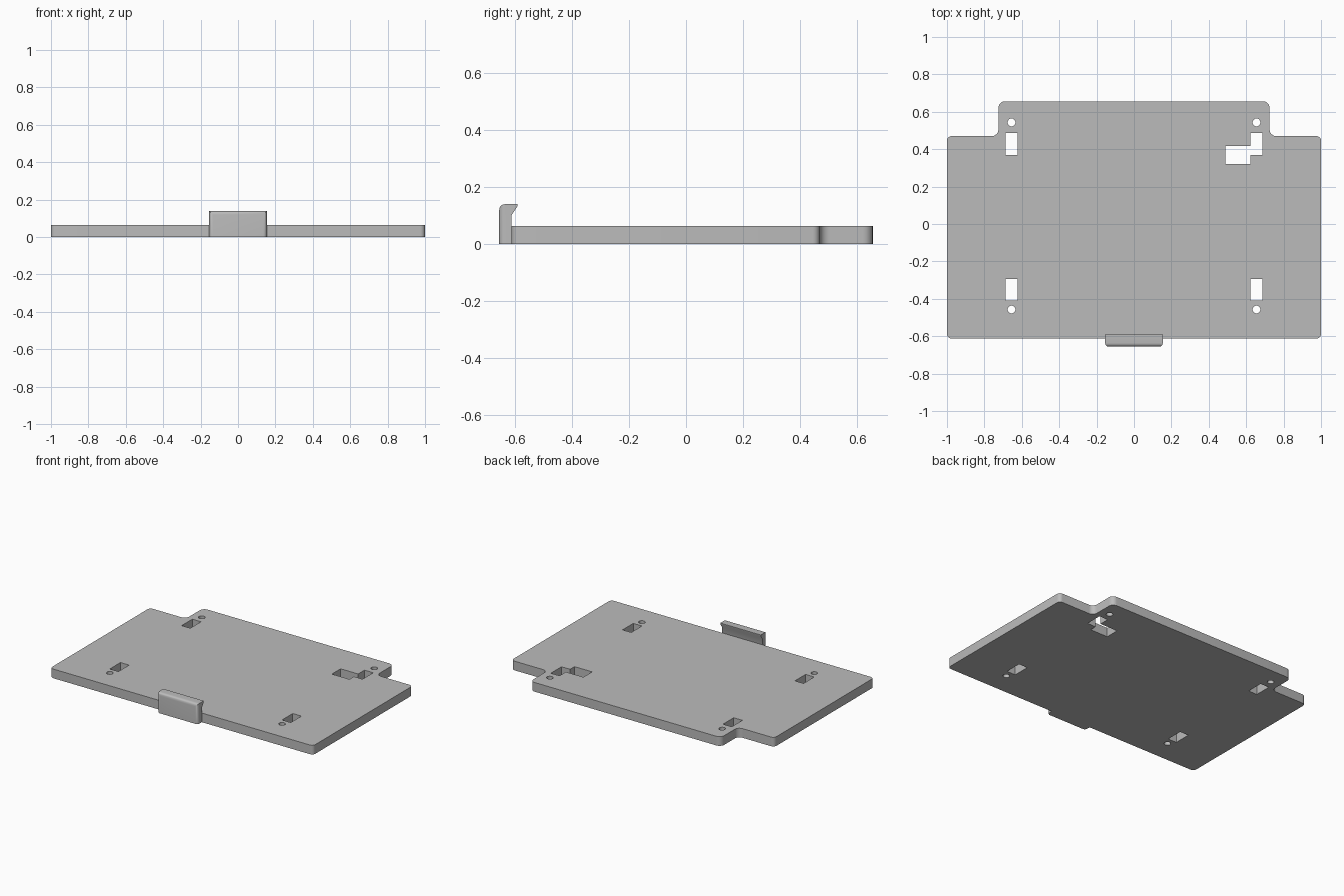
import bpy, bmesh, math
from mathutils import Vector

if "Cube" in bpy.data.objects:
    bpy.data.objects.remove(bpy.data.objects["Cube"], do_unlink=True)

THICK = 0.063
FRONT = -0.613

grey = bpy.data.materials.new("plain_grey")
grey.use_nodes = True
colour = (0.5, 0.5, 0.5, 1)
grey.diffuse_color = colour
grey.node_tree.nodes["Principled BSDF"].inputs["Base Color"].default_value = colour


def rounded(corners, steps=6):
    """Outline with every (x, y, radius) right-angled corner rounded."""
    pts = []
    for i, (x, y, r) in enumerate(corners):
        p = Vector((x, y))
        a = (Vector(corners[i - 1][:2]) - p).normalized() * r
        b = (Vector(corners[(i + 1) % len(corners)][:2]) - p).normalized() * r
        for k in range(steps + 1):
            t = math.pi / 2 * k / steps
            pts.append(p + a * (1 - math.sin(t)) + b * (1 - math.cos(t)))
    return pts


def prism(bm, points, direction):
    """Close a ring of 3D points and extrude it."""
    face = bm.faces.new([bm.verts.new(p) for p in points])
    ext = bmesh.ops.extrude_face_region(bm, geom=[face])
    moved = [v for v in ext["geom"] if isinstance(v, bmesh.types.BMVert)]
    bmesh.ops.translate(bm, verts=moved, vec=direction)
    bmesh.ops.recalc_face_normals(bm, faces=bm.faces)


def finish(bm, name):
    mesh = bpy.data.meshes.new(name)
    bm.to_mesh(mesh)
    bm.free()
    mesh.materials.append(grey)
    obj = bpy.data.objects.new(name, mesh)
    bpy.context.collection.objects.link(obj)
    return obj


def smooth(obj):
    bpy.ops.object.select_all(action="DESELECT")
    obj.select_set(True)
    bpy.context.view_layer.objects.active = obj
    bpy.ops.object.shade_smooth_by_angle(angle=math.radians(35))


# Base plate with a narrower tab at the back
half = [(1, FRONT, 0.025), (1, 0.47, 0.025), (0.725, 0.47, 0.035), (0.725, 0.656, 0.035)]
outline = half + [(-x, y, r) for x, y, r in reversed(half)]
bm = bmesh.new()
prism(bm, [(p.x, p.y, 0) for p in rounded(outline)], (0, 0, THICK))
plate = finish(bm, "base_plate")

# Slots and screw holes, joined in one cutter
bm = bmesh.new()


def cut(points):
    prism(bm, [(x, y, -0.1) for x, y in points], (0, 0, 0.3))


IN, OUT = 0.622, 0.688
for side in (-1, 1):
    for slot_low, hole_y in ((-0.41, -0.457), (0.37, 0.543)):
        cut([(side * 0.655 + 0.021 * math.cos(math.tau * k / 24),
              hole_y + 0.021 * math.sin(math.tau * k / 24)) for k in range(24)])
        top = slot_low + 0.116
        ring = [(side * OUT, slot_low), (side * OUT, top), (side * IN, top)]
        if side > 0 and slot_low > 0:  # slot with a side pocket
            ring += [(IN, 0.417), (0.488, 0.417), (0.488, 0.322), (IN, 0.322)]
        cut(ring + [(side * IN, slot_low)])
cutter = finish(bm, "hole_cutter")
cutter.hide_render = True
mod = plate.modifiers.new("holes", "BOOLEAN")
mod.operation = "DIFFERENCE"
mod.solver = "EXACT"
mod.object = cutter
bpy.context.view_layer.objects.active = plate
bpy.ops.object.modifier_apply(modifier=mod.name)
bpy.data.objects.remove(cutter, do_unlink=True)
smooth(plate)

# Hooked clip on the front edge
WIDTH, BACK, TOP = 0.154, -0.656, 0.139
profile = [(BACK, 0), (FRONT, 0), (FRONT, 0.1), (-0.592, 0.132), (-0.592, TOP), (BACK, TOP)]
bm = bmesh.new()
prism(bm, [(-WIDTH, y, z) for y, z in profile], (2 * WIDTH, 0, 0))
# round the outer upright and top edges
edges = [e for e in bm.edges
         if all(abs(v.co.y - BACK) < 1e-4 for v in e.verts)
         and any(v.co.z > 0.01 for v in e.verts)]
bmesh.ops.bevel(bm, geom=edges, offset=0.02, segments=6, profile=0.5, affect="EDGES")
smooth(finish(bm, "front_clip"))
